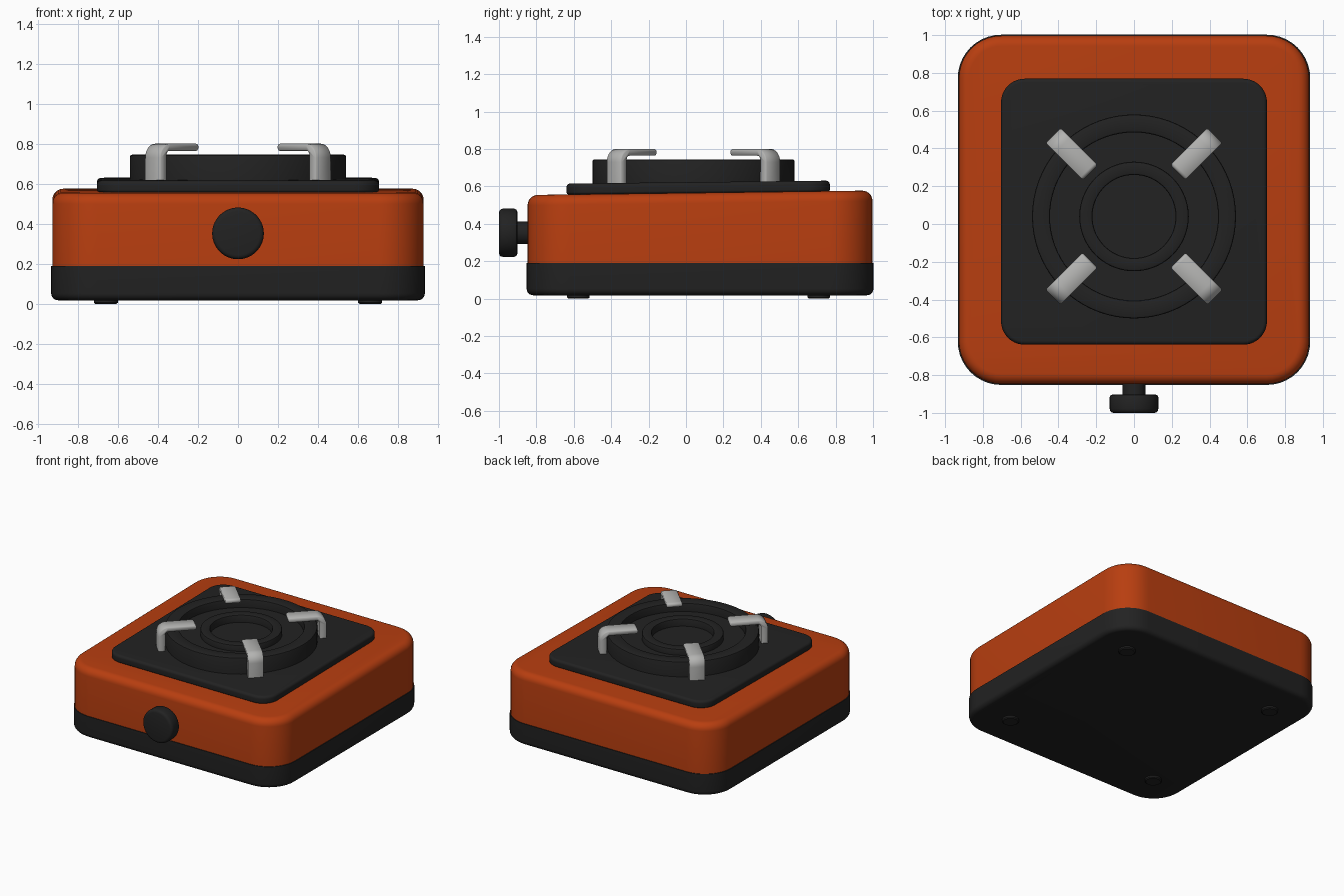
import bpy, bmesh, math
from mathutils import Matrix, Vector

if "Cube" in bpy.data.objects:
    bpy.data.objects.remove(bpy.data.objects["Cube"])

CY = 0.075          # body centre in y
BURNER = (0, 0.04)  # burner centre


def material(name, rgb):
    m = bpy.data.materials.new(name)
    m.diffuse_color = (*rgb, 1)
    m.use_nodes = True
    m.node_tree.nodes["Principled BSDF"].inputs["Base Color"].default_value = m.diffuse_color
    return m


ORANGE = material("orange enamel", (0.48, 0.048, 0.005))
BLACK = material("black", (0.016, 0.016, 0.016))
STEEL = material("light grey metal", (0.45, 0.45, 0.44))


def finish(name, bm, mat, angle=35):
    bmesh.ops.recalc_face_normals(bm, faces=bm.faces[:])
    me = bpy.data.meshes.new(name)
    bm.to_mesh(me)
    bm.free()
    me.materials.append(mat)
    me.shade_smooth()
    me.set_sharp_from_angle(angle=math.radians(angle))
    ob = bpy.data.objects.new(name, me)
    bpy.context.collection.objects.link(ob)
    return ob


def bridge(bm, a, b):
    n = len(a)
    for i in range(n):
        bm.faces.new((a[i], a[(i + 1) % n], b[(i + 1) % n], b[i]))


def arc(cx, cz, r, a0, a1, n=5):
    return [(cx + r * math.cos(math.radians(a0 + (a1 - a0) * i / n)),
             cz + r * math.sin(math.radians(a0 + (a1 - a0) * i / n))) for i in range(n + 1)]


def slab(name, hx, hy, cy, radius, profile, mat, tilt=0):
    """Rounded square lofted through (inset, z) levels; tilt raises the back."""
    bm = bmesh.new()
    rings = []
    for inset, z in profile:
        r = radius - inset
        ring = []
        for k, (sx, sy) in enumerate([(1, 1), (-1, 1), (-1, -1), (1, -1)]):
            for i in range(11):
                a = math.radians(90 * k + 9 * i)
                x = sx * (hx - radius) + r * math.cos(a)
                y = sy * (hy - radius) + r * math.sin(a)
                ring.append(bm.verts.new((x, cy + y, z + (tilt * y if z > 0.4 else 0))))
        rings.append(ring)
    for a, b in zip(rings, rings[1:]):
        bridge(bm, a, b)
    bm.faces.new(rings[0])
    bm.faces.new(rings[-1])
    return finish(name, bm, mat)


def lathe(name, profile, mat, matrix, n=72):
    """Revolve (radius, z) points; open ends are capped."""
    bm = bmesh.new()
    rings = [[bm.verts.new((r * math.cos(t * math.tau / n), r * math.sin(t * math.tau / n), z))
              for t in range(n)] for r, z in profile]
    for a, b in zip(rings, rings[1:]):
        bridge(bm, a, b)
    bm.faces.new(rings[0])
    bm.faces.new(rings[-1])
    bm.transform(matrix)
    return finish(name, bm, mat)


def edge_round(z, r, top):
    """Quarter-round (inset, z) levels ending or starting at height z."""
    pts = [(r * (1 - math.cos(math.radians(15 * i))), r * math.sin(math.radians(15 * i)))
           for i in range(7)]
    if top:
        return [(i, z - r + h) for i, h in pts]
    return [(i, z + r - h) for i, h in reversed(pts)]


# body: black base tray and orange shell
slab("base_tray", 0.933, 0.927, CY, 0.23, edge_round(0.018, 0.035, False) + [(0, 0.19)], BLACK)
slab("orange_shell", 0.927, 0.922, CY, 0.225,
     [(0, 0.19)] + edge_round(0.566, 0.055, True), ORANGE, 0.013)

# top plate
slab("top_plate", 0.704, 0.704, 0.065, 0.125,
     [(0.02, 0.55)] + edge_round(0.565, 0.012, False) + edge_round(0.623, 0.02, True), BLACK, 0.011)

# burner: outer ring, valley, inner ring and centre well
lathe("burner", [(0.54, 0.60), (0.54, 0.735), (0.537, 0.742), (0.53, 0.745),
                 (0.455, 0.745), (0.448, 0.742), (0.445, 0.735), (0.445, 0.68),
                 (0.29, 0.68), (0.29, 0.718), (0.287, 0.724), (0.28, 0.727),
                 (0.23, 0.727), (0.223, 0.724), (0.22, 0.718), (0.22, 0.67)],
      BLACK, Matrix.Translation((*BURNER, 0)))

# four bent pan supports
outline = ([(0.605, 0.60)] + arc(0.535, 0.73, 0.07, 0, 90, 8) + arc(0.347, 0.782, 0.018, 90, 270, 6)
           + arc(0.535, 0.744, 0.02, 90, 0, 5) + [(0.555, 0.60)])
for k in range(4):
    bm = bmesh.new()
    sides = []
    for y, shrink in [(-0.056, 0.006), (-0.05, 0), (0.05, 0), (0.056, 0.006)]:
        ring = [Vector((x, y, z)) for x, z in outline]
        moved = []
        for i, p in enumerate(ring):
            d = ring[(i + 1) % len(ring)] - ring[i - 1]
            nrm = Vector((d.z, 0, -d.x)).normalized()
            moved.append(bm.verts.new(p - nrm * shrink))
        sides.append(moved)
    for a, b in zip(sides, sides[1:]):
        bridge(bm, a, b)
    bm.faces.new(sides[0])
    bm.faces.new(sides[-1])
    bm.transform(Matrix.Translation((*BURNER, 0))
                 @ Matrix.Rotation(math.radians(45 + 90 * k), 4, 'Z'))
    finish(f"pan_support_{k + 1}", bm, STEEL, 50)

# control knob on its shaft, pointing to the front
front = Matrix.Translation((0, 0, 0.352)) @ Matrix.Rotation(math.radians(90), 4, 'X')
lathe("knob_shaft", [(0.06, 0.80), (0.06, 0.92)], BLACK, front, 40)
lathe("knob", [(0.112, 0.902), (0.123, 0.906), (0.129, 0.918), (0.129, 0.978),
               (0.126, 0.99), (0.119, 0.997), (0.108, 1.0)], BLACK, front, 56)

# four low feet
for x in (-0.66, 0.66):
    for y in (-0.575, 0.71):
        side = ("left" if x < 0 else "right") + ("_front" if y < 0 else "_back")
        lathe("foot_" + side, [(0.052, 0), (0.06, 0.006), (0.06, 0.03)], BLACK,
              Matrix.Translation((x, y, 0)), 32)
